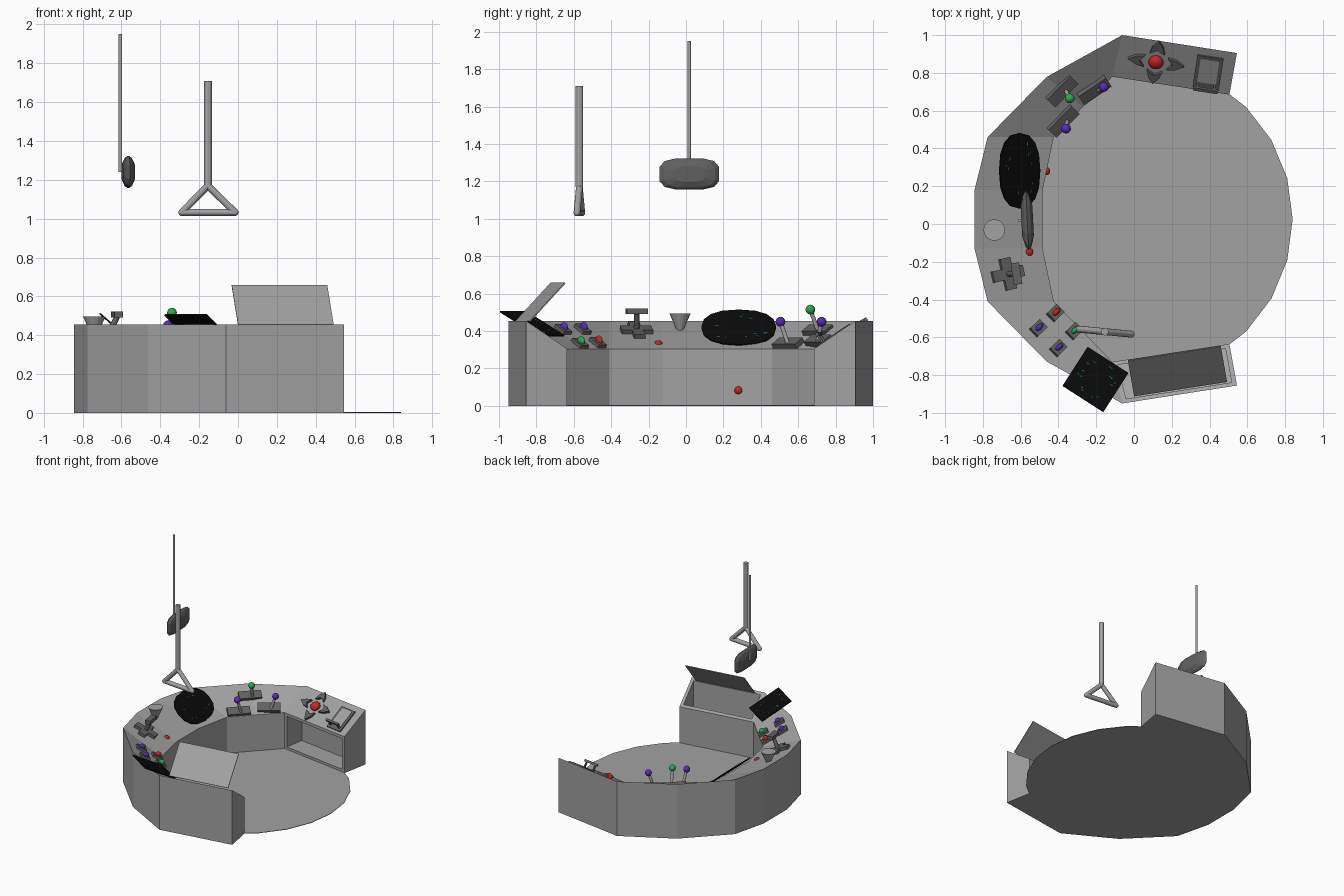
import bpy, bmesh, math, random
from mathutils import Vector, Matrix
from mathutils.bvhtree import BVHTree

if "Cube" in bpy.data.objects:
    bpy.data.objects.remove(bpy.data.objects["Cube"])

random.seed(4)


def material(name, rgb):
    m = bpy.data.materials.new(name)
    m.diffuse_color = (*rgb, 1)
    m.use_nodes = True
    m.node_tree.nodes["Principled BSDF"].inputs["Base Color"].default_value = m.diffuse_color
    return m


GREY = material("mid grey", (0.36, 0.36, 0.36))
DARK = material("dark grey", (0.12, 0.12, 0.12))
BLACK = material("black", (0.003, 0.003, 0.003))
TEAL = material("teal", (0.0, 0.4, 0.4))
RED = material("red", (0.55, 0.02, 0.02))
GREEN = material("green", (0.02, 0.4, 0.08))
PURPLE = material("purple", (0.1, 0.025, 0.45))


def finish(name, bm, mat, M=Matrix(), smooth=False):
    bmesh.ops.recalc_face_normals(bm, faces=bm.faces)
    bm.transform(M)
    for f in bm.faces:
        f.smooth = smooth
    me = bpy.data.meshes.new(name)
    bm.to_mesh(me)
    bm.free()
    me.materials.append(mat)
    ob = bpy.data.objects.new(name, me)
    bpy.context.collection.objects.link(ob)
    return ob


def box(name, M, size, mat, at=(0, 0, 0)):
    bm = bmesh.new()
    bmesh.ops.create_cube(bm, size=1)
    return finish(name, bm, mat, M @ Matrix.Translation(at) @ Matrix.Diagonal((*size, 1)))


def rod(name, p, q, r, mat, r2=None, n=12):
    p, q = Vector(p), Vector(q)
    d = q - p
    bm = bmesh.new()
    bmesh.ops.create_cone(bm, cap_ends=True, segments=n, radius1=r,
                          radius2=r if r2 is None else r2, depth=d.length)
    rot = d.to_track_quat('Z', 'Y').to_matrix().to_4x4()
    return finish(name, bm, mat, Matrix.Translation((p + q) / 2) @ rot)


def ball(name, M, radii, mat, at=(0, 0, 0)):
    bm = bmesh.new()
    bmesh.ops.create_uvsphere(bm, u_segments=14, v_segments=8, radius=1)
    return finish(name, bm, mat, M @ Matrix.Translation(at) @ Matrix.Diagonal((*radii, 1)), True)


def prism(name, pts, h, M, mat):
    bm = bmesh.new()
    f = bm.faces.new([bm.verts.new((x, y, 0)) for x, y in pts])
    top = bmesh.ops.extrude_face_region(bm, geom=[f])["geom"]
    bmesh.ops.translate(bm, vec=(0, 0, h), verts=[v for v in top if isinstance(v, bmesh.types.BMVert)])
    return finish(name, bm, mat, M)


def frame(o, n):
    """Axes on a slope: x level, y uphill, z along the normal."""
    n = Vector(n).normalized()
    x = Vector((0, 0, 1)).cross(n).normalized()
    return Matrix.Translation(o) @ Matrix((x, n.cross(x), n)).transposed().to_4x4()


# Console: C-shaped desk with sloping top, swept from back end to front end
CY, HI, LO = 0.025, 0.455, 0.305
outer = [(.545, .88), (-.062, .975), (-.463, .753), (-.775, .435), (-.844, .155)]
inner = [(.505, .66), (-.115, .755), (-.27, .595), (-.425, .435), (-.485, .15)]
half = list(zip(outer, inner))
path = half + [((a, -b), (c, -d)) for (a, b), (c, d) in reversed(half)]
bm = bmesh.new()
sec = []
for (ox, oy), (ix, iy) in path:
    sec.append([bm.verts.new(p) for p in ((ox, oy + CY, 0), (ox, oy + CY, HI),
                                          (ix, iy + CY, LO), (ix, iy + CY, 0))])
strips = []
for a, b in zip(sec, sec[1:]):
    strips.append([bm.faces.new((a[k], a[(k + 1) % 4], b[(k + 1) % 4], b[k])) for k in range(4)])
bm.faces.new(sec[0])
bm.faces.new(sec[-1])
bmesh.ops.recalc_face_normals(bm, faces=bm.faces)
tree = BVHTree.FromBMesh(bm)


def recess(face, vec, margin=0.035):
    bmesh.ops.inset_individual(bm, faces=[face], thickness=margin)
    new = bmesh.ops.extrude_discrete_faces(bm, faces=[face])["faces"][0]
    bmesh.ops.translate(bm, vec=vec, verts=new.verts)


recess(strips[-1][1], (0, 0, -0.24))          # storage bin under the lid
recess(strips[0][2], (0.025, 0.16, 0))        # open shelf in the back end
me_console = bm
# normals are already consistent before the recesses; finish() rechecks them
finish("console_desk", me_console, GREY)


def on_desk(x, y):
    loc, n, _, _ = tree.ray_cast(Vector((x, y, 2)), Vector((0, 0, -1)))
    if n.z < 0:
        n = -n
    return frame(loc, n)


# Floor disc
rod("floor_disc", (0, CY, 0), (0, CY, 0.004), 0.84, GREY, n=24)

# Open lid of the bin, hinged at the outer edge
hinge_a, hinge_b = Vector((0, -.908, .45)), Vector((.492, -.832, .45))
rise = Vector((-.033, .188, .205))
bm = bmesh.new()
f = bm.faces.new([bm.verts.new(p) for p in (hinge_a, hinge_b, hinge_b + rise, hinge_a + rise)])
bm.normal_update()
shift = f.normal * 0.006
ext = bmesh.ops.extrude_face_region(bm, geom=[f])["geom"]
bmesh.ops.translate(bm, vec=shift, verts=[v for v in ext if isinstance(v, bmesh.types.BMVert)])
finish("bin_lid", bm, GREY)


# Screens with small teal marks
def marks(name, M, w, h, z, count):
    b = bmesh.new()
    for _ in range(count):
        t = random.uniform(0, 2 * math.pi)
        r = random.uniform(.6, .9)
        T = Matrix.Translation((w * r * math.cos(t), h * r * math.sin(t), z))
        bmesh.ops.create_cube(b, size=1, matrix=T @ Matrix.Diagonal((random.uniform(.008, .02), .004, .002, 1)))
    finish(name, b, TEAL, M)


tilt = math.radians(41)
M = frame((-.608, .282, .416), (math.sin(tilt), 0, math.cos(tilt)))
oval = []
for i in range(16):
    c, s = math.cos(i * math.pi / 8), math.sin(i * math.pi / 8)
    oval.append((.2 * math.copysign(abs(c) ** .85, c), .142 * math.copysign(abs(s) ** .85, s)))
prism("oval_screen", oval, .008, M, BLACK)
marks("oval_screen_marks", M, .19, .13, .008, 12)
tilt = math.radians(28)
M = frame((-.204, -.823, .44), (.54 * math.sin(tilt), .84 * math.sin(tilt), math.cos(tilt)))
box("square_screen", M, (.257, .275, .008), BLACK)
marks("square_screen_marks", M, .12, .13, .004, 14)

# Three lever controls with ball knobs
for i, (b, k, mat) in enumerate((((-.387, .71), (-.34, .665, .515), GREEN),
                                 ((-.215, .715), (-.16, .725, .45), PURPLE),
                                 ((-.38, .55), (-.36, .505, .45), PURPLE))):
    M = on_desk(*b)
    box(f"lever_base_{i}", M, (.175, .068, .04), DARK, (0, 0, .008))
    rod(f"lever_stem_{i}", M @ Vector((.015, -.015, .02)), k, .011, GREY)
    ball(f"lever_knob_{i}", Matrix.Translation(k), (.026,) * 3, mat)

# Four small switches
for i, (x, y, mat) in enumerate(((-.42, -.475, RED), (-.51, -.555, PURPLE),
                                 (-.405, -.66, PURPLE), (-.32, -.57, GREEN))):
    M = on_desk(x, y)
    box(f"switch_base_{i}", M, (.06, .08, .03), DARK, (0, 0, .005))
    ball(f"switch_button_{i}", M, (.014, .026, .024), mat, (0, 0, .025))

# Cross plate with T handle
M = on_desk(-.672, -.265)
for i, s in enumerate(((.17, .06, .03), (.06, .18, .03))):
    box(f"cross_plate_{i}", M, s, DARK, (0, 0, .008))
rod("cross_stem", M @ Vector((0, 0, 0)), (-.622, -.263, .495), .015, DARK)
box("cross_handle", Matrix.Translation((-.622, -.263, .507)) @ Matrix.Rotation(.15, 4, 'Z'),
    (.045, .115, .03), DARK)

# Flared cup and red push buttons
rod("flared_cup", (-.74, -.032, .4), (-.74, -.032, .495), .016, GREY, .057, 16)
ball("small_red_button", on_desk(-.553, -.147), (.021, .021, .014), RED)
ball("wall_red_button", Matrix.Translation((-.46, .28, .083)), (.016, .021, .021), RED)

# Red dome ringed by four arrow petals
M = on_desk(.117, .862)
ball("red_dome", M, (.04, .04, .03), RED, (0, 0, .01))
petal = [(.15, 0), (.105, .03), (.062, .04), (.088, 0), (.062, -.04), (.105, -.03)]
for i in range(4):
    S = Matrix.Diagonal((1, .9, 1, 1)) @ Matrix.Rotation(i * math.pi / 2, 4, 'Z')
    prism(f"arrow_petal_{i}", petal, .02, M @ S, DARK)

# Panel with raised bar handle
M = on_desk(.393, .805)
box("handle_panel", M, (.14, .2, .012), DARK, (0, 0, .004))
box("handle_panel_inset", M, (.1, .15, .004), GREY, (0, .01, .011))
for x in (-.045, .045):
    box("handle_post", M, (.012, .012, .06), DARK, (x, -.075, .03))
box("handle_bar", M, (.13, .018, .018), DARK, (0, -.075, .062))

# Hanging triangle grip
top, a, b, c = (-.155, -.57, 1.71), (-.155, -.57, 1.17), (-.29, -.557, 1.032), (-.015, -.583, 1.032)
for name, p, q, r in (("grip_pole", a, top, .02), ("grip_left", a, b, .018),
                      ("grip_right", a, c, .018), ("grip_bottom", b, c, .018)):
    rod(name, p, q, r, GREY)
for i, p in enumerate((a, b, c)):
    ball(f"grip_joint_{i}", Matrix.Translation(p), (.018,) * 3, GREY)

# Hanging viewer: thin rod with a faceted lens-shaped pod
rod("viewer_rod", (-.605, .018, 1.24), (-.605, .018, 1.95), .009, GREY)
bm = bmesh.new()
rings = []
for x, s in ((-.031, .5), (-.016, .86), (0, 1), (.016, .86), (.031, .5)):
    ring = []
    for i in range(12):
        cc, ss = math.cos((i + .5) * math.pi / 6), math.sin((i + .5) * math.pi / 6)
        ring.append(bm.verts.new((x, .163 * s * math.copysign(abs(cc) ** .6, cc),
                                  .085 * s * math.copysign(abs(ss) ** .6, ss))))
    rings.append(ring)
for r1, r2 in zip(rings, rings[1:]):
    for i in range(12):
        j = (i + 1) % 12
        bm.faces.new((r1[i], r1[j], r2[j], r2[i]))
bm.faces.new(rings[0])
bm.faces.new(rings[-1])
finish("viewer_pod", bm, DARK, Matrix.Translation((-.565, .018, 1.24)) @ Matrix.Rotation(.05, 4, 'Z'))
